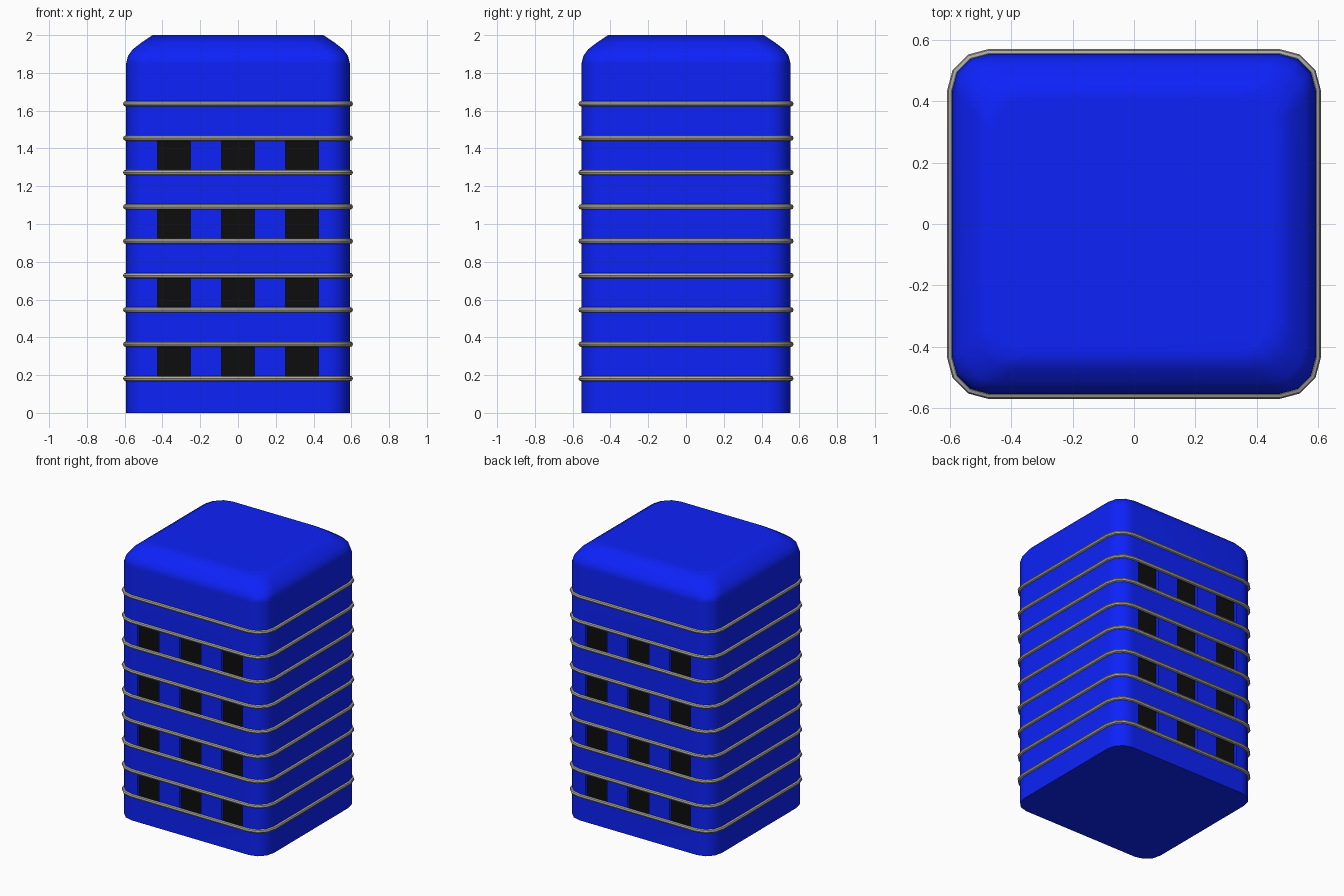
import bpy, bmesh, math
from mathutils import Vector

if "Cube" in bpy.data.objects:
    bpy.data.objects.remove(bpy.data.objects["Cube"])

HX, HY, R = 0.592, 0.553, 0.12      # half sizes and corner radius
STEP = 2 / 11                       # ring spacing
DEPTH = 0.025                       # window recess


def material(name, rgb):
    m = bpy.data.materials.new(name)
    m.diffuse_color = (*rgb, 1)
    m.use_nodes = True
    m.node_tree.nodes["Principled BSDF"].inputs["Base Color"].default_value = m.diffuse_color
    return m


def add_object(name, bm, mat=None):
    bmesh.ops.recalc_face_normals(bm, faces=bm.faces[:])
    me = bpy.data.meshes.new(name)
    bm.to_mesh(me)
    bm.free()
    ob = bpy.data.objects.new(name, me)
    bpy.context.collection.objects.link(ob)
    if mat:
        me.materials.append(mat)
    return ob


def smooth(ob, deg):
    bpy.ops.object.select_all(action='DESELECT')
    ob.select_set(True)
    bpy.context.view_layer.objects.active = ob
    bpy.ops.object.shade_smooth_by_angle(angle=math.radians(deg))


def outline(off, z, segs=3):
    """Rounded rectangle grown by off (negative shrinks it)."""
    r = R + max(off, 0)
    cx, cy = HX + off - r, HY + off - r
    pts = []
    for q, (sx, sy) in enumerate([(1, 1), (-1, 1), (-1, -1), (1, -1)]):
        for i in range(segs + 1):
            a = math.pi / 2 * (q + i / segs)
            pts.append(Vector((sx * cx + r * math.cos(a), sy * cy + r * math.sin(a), z)))
    return pts


def bridge(bm, a, b):
    n = len(a)
    for i in range(n):
        bm.faces.new((a[i], a[(i + 1) % n], b[(i + 1) % n], b[i]))


def add_box(bm, lo, hi):
    vs = bmesh.ops.create_cube(bm, size=1)['verts']
    for v in vs:
        v.co = [(l + h) / 2 + c * (h - l) for l, h, c in zip(lo, hi, v.co)]


blue = material("blue", (0.004, 0.016, 0.95))
black = material("black", (0.004, 0.004, 0.004))
metal = material("warm_grey", (0.41, 0.4, 0.37))

# Body: rounded box with a curved shoulder and flat roof
bm = bmesh.new()
loops = [[bm.verts.new(p) for p in outline(-inset, z)] for inset, z in
         [(0, 0), (0, 1.85), (0.01, 1.89), (0.035, 1.925), (0.08, 1.96), (0.14, 2.0)]]
for a, b in zip(loops, loops[1:]):
    bridge(bm, a, b)
bm.faces.new(loops[0])
bm.faces.new(loops[-1])
body = add_object("body", bm, blue)

# Window recesses and dark panels on front and back
cut, pane = bmesh.new(), bmesh.new()
for side in (-1, 1):
    for row in (1, 3, 5, 7):
        for x in (-0.339, 0, 0.339):
            x0, x1, z0, z1 = x - 0.0865, x + 0.0865, row * STEP, (row + 1) * STEP
            ya, yb = sorted((side * (HY - DEPTH), side * (HY + 0.1)))
            add_box(cut, (x0, ya, z0), (x1, yb, z1))
            y = side * (HY - DEPTH + 0.002)
            pane.faces.new([pane.verts.new(c) for c in
                            [(x0, y, z0), (x1, y, z0), (x1, y, z1), (x0, y, z1)][::-side]])
cutter = add_object("window_cutter", cut, blue)
cutter.hide_render = True
me = bpy.data.meshes.new("window_panels")
pane.to_mesh(me)
pane.free()
me.materials.append(black)
bpy.context.collection.objects.link(bpy.data.objects.new("window_panels", me))

mod = body.modifiers.new("recesses", 'BOOLEAN')
mod.operation, mod.object, mod.solver = 'DIFFERENCE', cutter, 'EXACT'
bpy.context.view_layer.objects.active = body
bpy.ops.object.modifier_apply(modifier=mod.name)
bpy.data.objects.remove(cutter)
smooth(body, 31)
wn = body.modifiers.new("weighted_normals", 'WEIGHTED_NORMAL')
wn.keep_sharp = True

# Nine bands around the body
for k in range(1, 10):
    bm = bmesh.new()
    tube = []
    for i in range(8):
        a = math.tau * i / 8
        tube.append([bm.verts.new(p) for p in
                     outline(0.002 + 0.0145 * math.cos(a), k * STEP + 0.0145 * math.sin(a))])
    for i in range(8):
        bridge(bm, tube[i], tube[(i + 1) % 8])
    smooth(add_object(f"band_{k}", bm, metal), 40)
